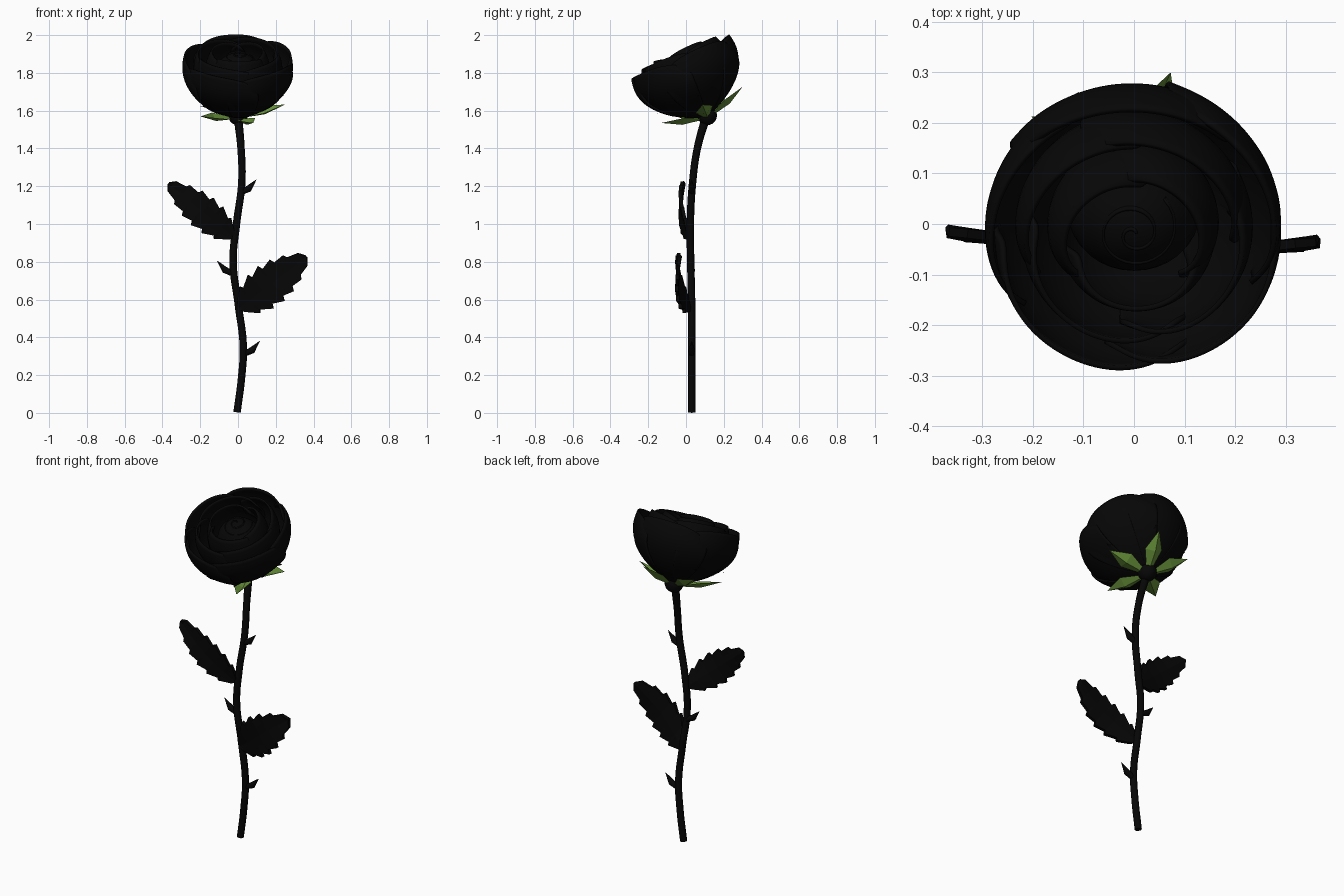
import bpy, math
from mathutils import Vector, Matrix

if "Cube" in bpy.data.objects:
    bpy.data.objects.remove(bpy.data.objects["Cube"])


def material(name, color):
    m = bpy.data.materials.new(name)
    m.diffuse_color = (*color, 1)
    m.use_nodes = True
    m.node_tree.nodes["Principled BSDF"].inputs["Base Color"].default_value = m.diffuse_color
    return m


BLACK = material("black", (0.002, 0.002, 0.002))
GREEN = material("green", (0.13, 0.27, 0.04))

# Flower head frame: origin at the receptacle, tilted towards the front
HEAD = Matrix.Translation((0, 0.11, 1.57)) @ Matrix.Rotation(math.radians(24), 4, 'X')


def mesh_object(name, verts, faces, mat, smooth=True, thick=0, subdiv=0):
    me = bpy.data.meshes.new(name)
    me.from_pydata([tuple(v) for v in verts], [], faces)
    me.materials.append(mat)
    for p in me.polygons:
        p.use_smooth = smooth
    ob = bpy.data.objects.new(name, me)
    bpy.context.collection.objects.link(ob)
    if subdiv:
        s = ob.modifiers.new("smooth", 'SUBSURF')
        s.levels = s.render_levels = subdiv
    if thick:
        s = ob.modifiers.new("thickness", 'SOLIDIFY')
        s.thickness = thick
        s.offset = 0
    return ob


def grid_faces(rows, cols):
    return [(r * cols + c, r * cols + c + 1, (r + 1) * cols + c + 1, (r + 1) * cols + c)
            for r in range(rows - 1) for c in range(cols - 1)]


def tube(name, points, radii, kind='BEZIER'):
    cu = bpy.data.curves.new(name, 'CURVE')
    cu.dimensions = '3D'
    cu.bevel_depth = 1
    cu.bevel_resolution = 2
    cu.use_fill_caps = True
    sp = cu.splines.new(kind)
    pts = sp.bezier_points if kind == 'BEZIER' else sp.points
    pts.add(len(points) - 1)
    for p, co, r in zip(pts, points, radii):
        p.radius = r
        if kind == 'BEZIER':
            p.co = co
            p.handle_left_type = p.handle_right_type = 'AUTO'
        else:
            p.co = (*co, 1)
    cu.materials.append(BLACK)
    ob = bpy.data.objects.new(name, cu)
    bpy.context.collection.objects.link(ob)


# Stem
stem = [(-0.005, 0.03, 0.003), (0.018, 0.03, 0.18), (0.028, 0.03, 0.35), (0.002, 0.03, 0.57),
        (-0.026, 0.025, 0.8), (-0.008, 0.023, 1.0), (0.02, 0.035, 1.22), (0.016, 0.06, 1.4), (-0.002, 0.11, 1.58)]
tube("stem", stem, [0.0195] * 8 + [0.023])

# Thorns
for i, (x, z, side) in enumerate([(0.03, 0.31, 1), (-0.025, 0.735, -1), (0.012, 1.165, 1)]):
    tube(f"thorn_{i + 1}", [(x, 0.03, z), (x + side * 0.045, 0.03, z + 0.022), (x + side * 0.085, 0.03, z + 0.07)],
         [0.014, 0.018, 0.001], 'POLY')

# Receptacle
bpy.ops.mesh.primitive_uv_sphere_add(segments=20, ring_count=12, radius=0.052, location=(0, 0.112, 1.575))
bpy.context.object.name = "receptacle"
bpy.context.object.data.materials.append(BLACK)
bpy.ops.object.shade_smooth()


# Petals
def petal(name, R, H, angle, span, drop, close):
    profile = [(0.10, 0.02), (0.62, 0.21), (0.98, 0.53), (1.07, 0.8), (close, 1.0)]
    cols, verts = 11, []
    for pr, ph in profile:
        for c in range(cols):
            s = c / (cols - 1) * 2 - 1
            a = math.radians(angle + s * span / 2)
            # one side tucks under its neighbour
            r = R * pr + 0.007 * s * ph - 0.02 * s ** 4 * ph ** 3
            h = H * ph * (1 - drop * abs(s) ** 3 * ph)
            verts.append(HEAD @ Vector((r * math.cos(a), r * math.sin(a), h)))
    mesh_object(name, verts, grid_faces(len(profile), cols), BLACK, thick=0.01, subdiv=2)


rings = [("outer_petal", 5, 0.277, 0.347, 95, 106, 0.2, 1.02),
         ("middle_petal", 4, 0.222, 0.368, 55, 125, 0.13, 0.96),
         ("inner_petal", 3, 0.163, 0.378, 270, 150, 0.10, 0.84)]
for name, n, R, H, start, span, drop, close in rings:
    for k in range(n):
        petal(f"{name}_{k + 1}", R, H, start + k * 360 / n, span, drop, close)

# Rolled bud centre: a closed dome with a spiral fold standing just proud of it
bpy.ops.mesh.primitive_uv_sphere_add(segments=32, ring_count=16, radius=1)
core = bpy.context.object
core.name = "bud_core"
core.matrix_world = HEAD @ Matrix.Translation((0, 0.01, 0.22)) @ Matrix.Diagonal((0.132, 0.12, 0.135, 1))
core.data.materials.append(BLACK)
bpy.ops.object.shade_smooth()
verts, cols = [], 64
for drop in (0.03, 0.0):
    for c in range(cols):
        t = c / (cols - 1)
        a, r = math.radians(45) - (1 - t) * 4 * math.pi, 0.006 + 0.08 * t
        h = 0.22 + 0.135 * math.sqrt(1 - (r / 0.125) ** 2) + 0.006 - drop
        verts.append(HEAD @ Vector((r * math.cos(a), r * math.sin(a) + 0.015, h)))
mesh_object("bud_spiral", verts, grid_faces(2, cols), BLACK, thick=0.005)

# Sepals: ridged green kites with dark backing above
kite = [(0.03, 0, -0.008), (0.045, 0.02, 0.004), (0.045, -0.02, 0.004), (0.145, 0, 0.012),
        (0.135, 0.05, 0.04), (0.135, -0.05, 0.04), (0.248, 0, 0.066)]
kite_faces = [(0, 3, 4, 1), (0, 2, 5, 3), (3, 6, 4), (3, 5, 6)]
for k in range(5):
    turn = HEAD @ Matrix.Rotation(math.radians(1 + 72 * k), 4, 'Z')
    mesh_object(f"sepal_{k + 1}", [turn @ Vector(p) for p in kite], kite_faces, GREEN, smooth=False)
    back = [turn @ Vector((x, y, 0.05 + x * 0.29)) for x, y, z in kite]
    mesh_object(f"sepal_backing_{k + 1}", back, kite_faces, BLACK, smooth=False)


# Leaves: serrated, bowed towards the front
def leaf(name, base, tip, width, bow):
    base, tip = Vector(base), Vector(tip)
    along = tip - base
    across = Vector((-along.z, 0, along.x)).normalized()
    stations, teeth = [(0, 0.012)], 6
    for k in range(teeth):
        t0, t1 = 0.03 + k * 0.157, 0.03 + (k + 0.85) * 0.157
        for t, f in ((t0, 0.85), (t1, 1.1)):
            stations.append((t, f * width * (0.16 + 0.84 * math.sin(math.pi * t ** 0.85) ** 0.75)))
    stations.append((1.0, 0.004))
    verts = []
    for t, w in stations:
        for s in (-1, -0.5, 0, 0.5, 1):
            p = base + along * t + across * w * s
            p.y -= bow * math.sin(math.pi * t) - 0.006 * (1 - abs(s))
            verts.append(p)
    mesh_object(name, verts, grid_faces(len(stations), 5), BLACK, smooth=False, thick=0.018)


leaf("leaf_right", (0.005, 0.017, 0.553), (0.362, -0.036, 0.828), 0.106, 0.035)
leaf("leaf_left", (-0.025, 0.014, 0.93), (-0.368, -0.016, 1.215), 0.086, 0.028)
